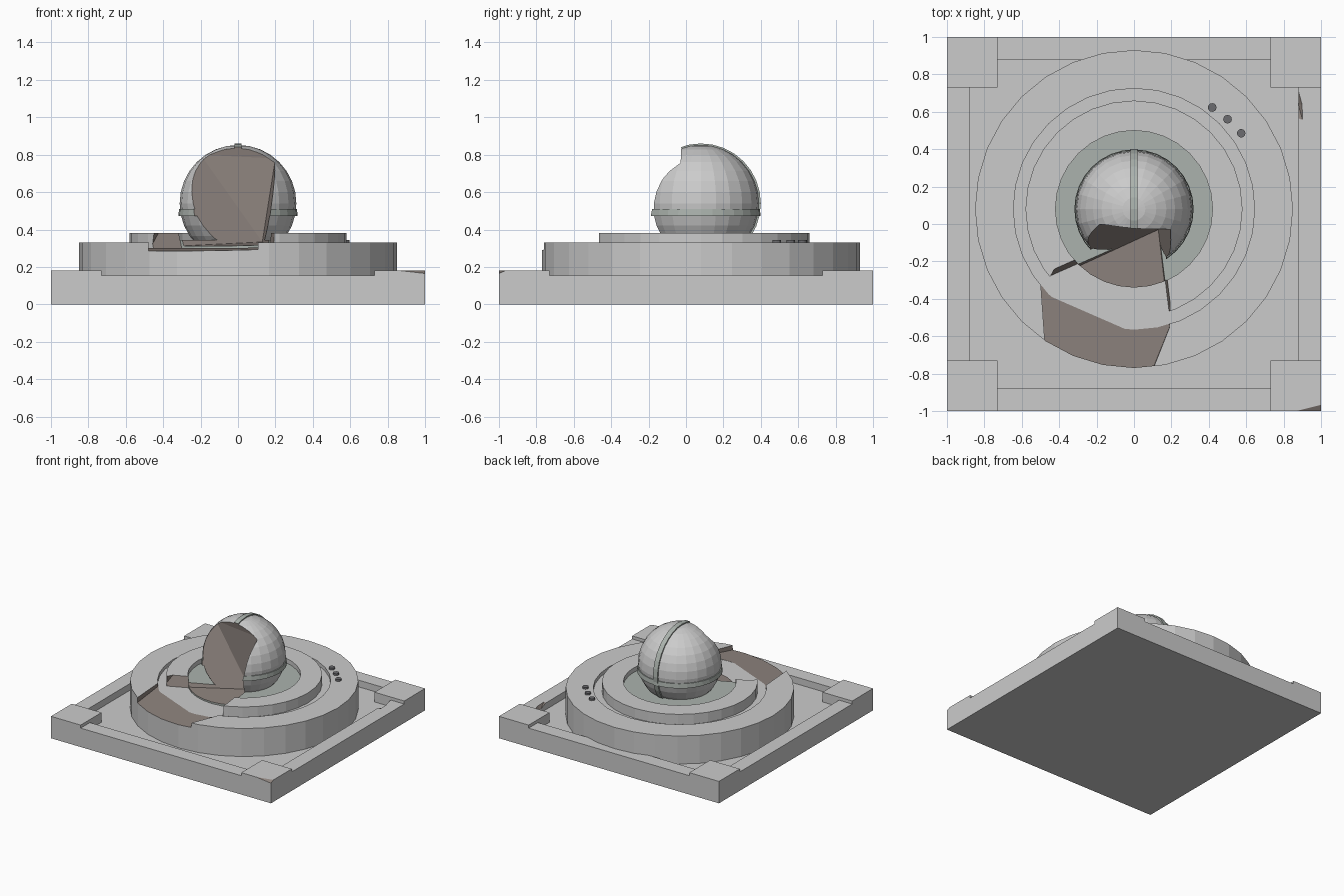
import bpy, bmesh, math
from mathutils import Vector, Matrix

if "Cube" in bpy.data.objects:
    bpy.data.objects.remove(bpy.data.objects["Cube"])

CY = 0.08  # the round parts sit slightly behind the middle


def material(name, rgb):
    m = bpy.data.materials.new(name)
    m.diffuse_color = (*rgb, 1)
    m.use_nodes = True
    m.node_tree.nodes["Principled BSDF"].inputs["Base Color"].default_value = m.diffuse_color
    return m


GREEN = material("green_grey", (0.41, 0.45, 0.42))
BROWN = material("broken_brown", (0.27, 0.23, 0.21))
DARK = material("dark_stud", (0.15, 0.15, 0.16))


def finish(name, bm, mat=None, loc=(0, 0, 0)):
    bmesh.ops.recalc_face_normals(bm, faces=bm.faces[:])
    me = bpy.data.meshes.new(name)
    bm.to_mesh(me)
    bm.free()
    ob = bpy.data.objects.new(name, me)
    ob.location = loc
    bpy.context.collection.objects.link(ob)
    me.materials.append(mat)
    return ob


def box(name, x, y, z0, z1):
    bm = bmesh.new()
    bmesh.ops.create_cube(bm, size=1, matrix=Matrix.Translation((0, 0, (z0 + z1) / 2))
                          @ Matrix.Diagonal((2 * x, 2 * y, z1 - z0, 1)))
    return finish(name, bm)


def lathe(name, profile, mat=None, closed=False, n=32, loc=(0, CY, 0)):
    bm = bmesh.new()
    rings = [[bm.verts.new((r * math.cos(2 * math.pi * i / n), r * math.sin(2 * math.pi * i / n), z))
              for i in range(n)] for r, z in profile]
    pairs = list(zip(rings, rings[1:]))
    if closed:
        pairs.append((rings[-1], rings[0]))
    else:
        bm.faces.new(rings[0])
        bm.faces.new(rings[-1])
    for a, b in pairs:
        for i in range(n):
            j = (i + 1) % n
            bm.faces.new((a[i], a[j], b[j], b[i]))
    return finish(name, bm, mat, loc)


def hull(name, points):
    bm = bmesh.new()
    for p in points:
        bm.verts.new(p)
    res = bmesh.ops.convex_hull(bm, input=bm.verts[:])
    loose = [g for g in res["geom_interior"] + res["geom_unused"] if isinstance(g, bmesh.types.BMVert)]
    bmesh.ops.delete(bm, geom=list(set(loose)), context='VERTS')
    ob = finish(name, bm, BROWN)
    ob.data.materials.append(BROWN)
    for p in ob.data.polygons:
        p.material_index = 1
    return ob


def cut(ob, cutter, broken=True):
    if broken and len(ob.data.materials) < 2:
        ob.data.materials.append(BROWN)
    m = ob.modifiers.new("cut", 'BOOLEAN')
    m.operation = 'DIFFERENCE'
    m.solver = 'EXACT'
    m.object = cutter
    cutter.hide_render = True
    cutter.hide_set(True)


# Square base with a recess, low rims and raised corner blocks
base = box("base", 1, 1, 0, 0.18)
for i, (x, y, z) in enumerate([(0.73, 1.1, 0.155), (1.1, 0.73, 0.155), (0.73, 0.88, 0.1), (0.88, 0.73, 0.1)]):
    cut(base, box(f"base_cutter_{i}", x, y, z, 0.5), False)

# Small chips in the corner and the right rim
cut(base, hull("corner_chip_cutter", [(0.86, -1, 0.181), (1, -0.965, 0.181), (1, -1, 0.165),
                                      (1.05, -1.05, 0.165), (1.05, -1.05, 0.25)]))
cut(base, hull("rim_chip_cutter", [(0.878, 0.72, 0.157), (0.9, 0.64, 0.157), (0.903, 0.55, 0.157),
                                   (0.878, 0.56, 0.157), (0.878, 0.64, 0.125), (0.89, 0.6, 0.2),
                                   (0.85, 0.64, 0.15)]))

# Round platform with a sunken middle, raised ring and dish
platform = lathe("platform", [(0.85, 0.09), (0.85, 0.33), (0.645, 0.33), (0.645, 0.30)])
ring = lathe("raised_ring", [(0.42, 0.29), (0.58, 0.29), (0.58, 0.382), (0.42, 0.382)], closed=True)
dish = lathe("dish", [(0.42, 0.28), (0.42, 0.345)], GREEN)

# Ball with two bands
bm = bmesh.new()
bmesh.ops.create_uvsphere(bm, u_segments=24, v_segments=16, radius=0.312)
ball = finish("ball", bm, None, (0, CY, 0.54))
band = lathe("ball_belt", [(0.319, 0.473), (0.315, 0.51)], GREEN)
arch = lathe("ball_arch", [(0.32, -0.02), (0.32, 0.02)], GREEN, loc=(0, CY, 0.54))
arch.rotation_euler = (0, math.pi / 2, 0)


# Large broken-out piece at the front; its floor slopes down to the front left
def break_cutter(name, drop=0.0):
    low = [(0.13, -0.03), (-0.5, -0.32), (-0.48, -0.62), (-0.36, -0.9), (0.05, -0.9), (0.19, -0.55)]
    pts = [(x, y, 0.332 + 0.06 * (0.4 * x + 0.916 * y) - drop) for x, y in low]
    pts += [(-0.2, 0.0, 0.8), (0.2, -0.03, 0.78), (0, -0.035, 0.9), (-0.45, -0.5, 0.95),
            (0.22, -0.55, 0.95), (-0.36, -0.9, 0.95), (0.08, -0.9, 0.95)]
    return hull(name, pts)


main_break = break_cutter("break_cutter")
for part in (platform, dish, ball, band, arch):
    cut(part, main_break)
cut(ring, break_cutter("ring_break_cutter", 0.06))

# Three studs on the platform
for i, (x, y) in enumerate([(0.418, 0.623), (0.5, 0.56), (0.573, 0.485)]):
    lathe(f"stud_{i + 1}", [(0.023, 0.315), (0.023, 0.345)], DARK, n=12, loc=(x, y, 0))
